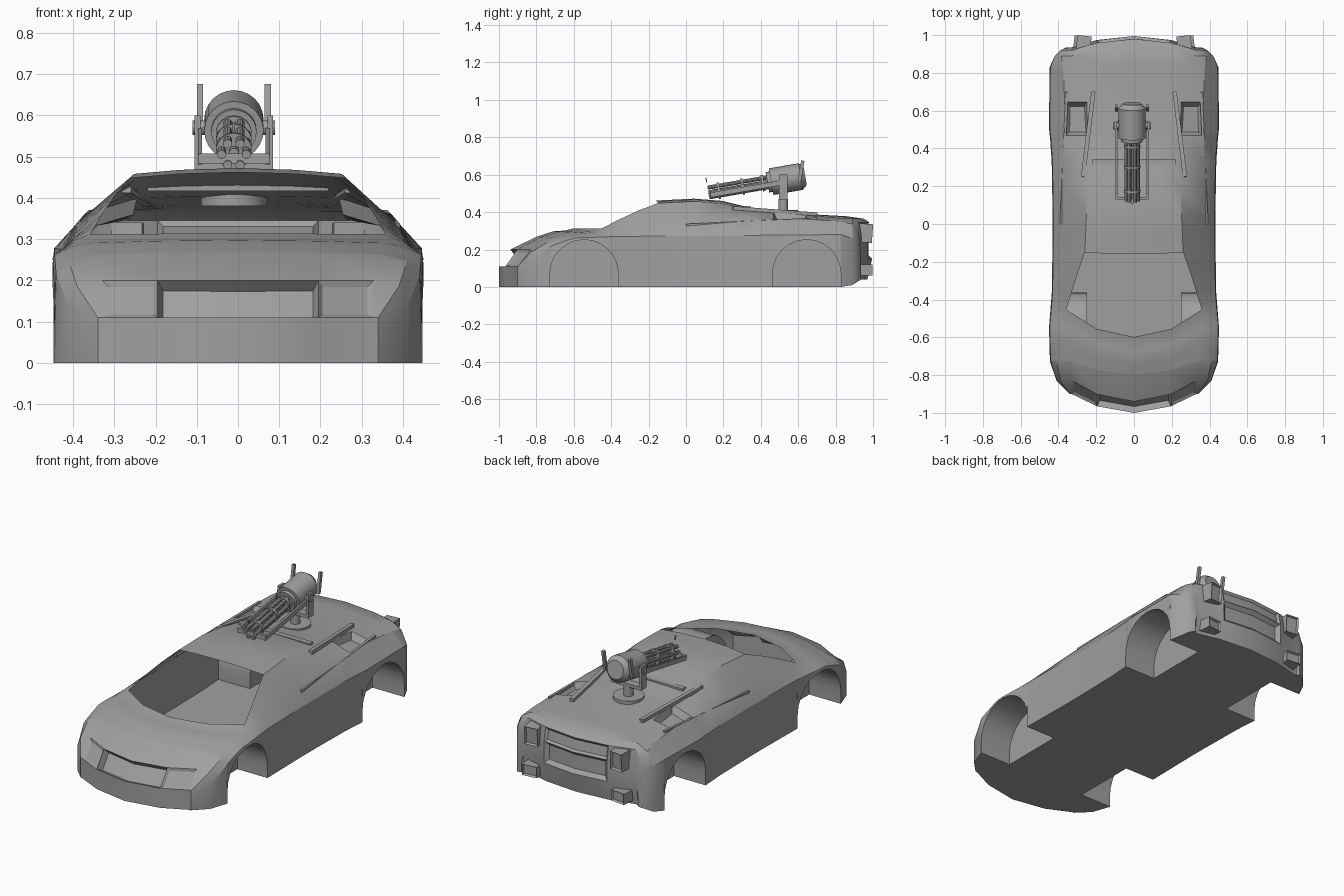
import bpy, bmesh, math
from mathutils import Vector

if "Cube" in bpy.data.objects:
    bpy.data.objects.remove(bpy.data.objects["Cube"], do_unlink=True)

GREY = (0.35, 0.35, 0.35, 1)
paint = bpy.data.materials.new("plain_grey")
paint.use_nodes = True
paint.diffuse_color = GREY
paint.node_tree.nodes["Principled BSDF"].inputs["Base Color"].default_value = GREY


def finish(name, bm, angle=30):
    mesh = bpy.data.meshes.new(name)
    bm.to_mesh(mesh)
    bm.free()
    obj = bpy.data.objects.new(name, mesh)
    bpy.context.collection.objects.link(obj)
    mesh.materials.append(paint)
    bpy.ops.object.select_all(action="DESELECT")
    obj.select_set(True)
    bpy.context.view_layer.objects.active = obj
    bpy.ops.object.shade_smooth_by_angle(angle=math.radians(angle))
    return obj


def along(a, b, axis):
    a, b = Vector(a), Vector(b)
    turn = (b - a).to_track_quat(axis, "Z" if axis == "Y" else "Y")
    return (a + b) / 2, turn, (b - a).length


def rod(name, a, b, radius, sides=12, end_radius=None):
    mid, turn, length = along(a, b, "Z")
    bm = bmesh.new()
    bmesh.ops.create_cone(bm, cap_ends=True, segments=sides, radius1=radius,
                          radius2=end_radius or radius, depth=length)
    bmesh.ops.rotate(bm, verts=bm.verts, matrix=turn.to_matrix())
    bmesh.ops.translate(bm, verts=bm.verts, vec=mid)
    return finish(name, bm)


def beam(name, a, b, width, height, recess=0):
    mid, turn, length = along(a, b, "Y")
    bm = bmesh.new()
    bmesh.ops.create_cube(bm, size=1)
    bmesh.ops.scale(bm, verts=bm.verts, vec=(width, length, height))
    if recess:
        bm.faces.ensure_lookup_table()
        end = [f for f in bm.faces if f.normal.y > 0.9]
        bmesh.ops.inset_region(bm, faces=end, thickness=0.008, depth=-recess)
    bmesh.ops.rotate(bm, verts=bm.verts, matrix=turn.to_matrix())
    bmesh.ops.translate(bm, verts=bm.verts, vec=mid)
    return finish(name, bm)


# Body lines: value of each line at positions along the car
LINES = {
    "width": [(-.73, .445), (-.55, .45), (-.36, .435), (0, .43), (.4, .437), (.5, .45), (.83, .447)],
    "shoulder_z": [(-.73, .215), (-.6, .262), (-.36, .27), (.83, .28)],
    "belt_x": [(-.73, .41), (-.475, .4), (0, .39), (.6, .365), (.83, .375)],
    "belt_z": [(-.73, .245), (-.6, .28), (-.475, .295), (0, .33), (.3, .355), (.6, .365), (.83, .35)],
    "roof_x": [(-.73, .34), (-.475, .365), (-.36, .33), (-.25, .295), (-.15, .26), (.33, .24), (.65, .25), (.83, .3)],
    "roof_z": [(-.73, .262), (-.6, .29), (-.475, .3), (-.36, .36), (-.25, .41), (-.15, .448), (.05, .458),
               (.2, .445), (.33, .42), (.46, .4), (.65, .383), (.83, .367)],
    "centre_z": [(-.73, .268), (-.6, .297), (-.475, .303), (-.15, .462), (.05, .472), (.2, .46),
                 (.33, .428), (.46, .405), (.65, .39), (.83, .378)],
    "bow": [(-.73, .07), (-.475, .155), (-.15, .01), (.7, 0), (.83, -.03)],
}


def line(name, y):
    keys = LINES[name]
    for (y0, v0), (y1, v1) in zip(keys, keys[1:]):
        if y <= y1:
            t = max(0, (y - y0) / (y1 - y0))
            return v0 + (v1 - v0) * t
    return keys[-1][1]


def station(y, bow, half):
    """One row of points from the left sill over the top to the right sill."""
    edge = half[3][0]
    pts = [(x, y - bow * (1 - min(1, x / edge) ** 2), z) for x, z in half]
    return pts + [(-x, yy, z) for x, yy, z in reversed(pts[:-1])]


def middle(y, sill):
    zr, zc, xr = line("roof_z", y), line("centre_z", y), line("roof_x", y)
    half = [(line("width", y), sill), (line("width", y) - .004, line("shoulder_z", y)),
            (line("belt_x", y), line("belt_z", y)), (xr, zr),
            (xr * .55, zr + (zc - zr) * .7), (0, zc)]
    return station(y, line("bow", y), half)


def end(y, bow, z, sides, inner=.195):
    return station(y, bow, sides + [(.33, z), (inner, z), (0, z)])


# Wheel arch outlines
RADIUS, WELL_X = .183, .25
arches = {}
for place, yc in (("front", -.545), ("rear", .645)):
    arc = [(yc - RADIUS * math.cos(math.pi * k / 12), .07 + RADIUS * math.sin(math.pi * k / 12)) for k in range(13)]
    arches[place] = [(arc[0][0], 0)] + arc + [(arc[-1][0], 0)]

# All rows from nose to tail
rows = [end(-.9, .1, 0, [(.34, 0)] * 3),
        end(-.9, .1, .11, [(.34, 0), (.34, .06), (.34, .11)]),
        end(-.83, .11, .2, [(.41, 0), (.41, .13), (.39, .185)])]
rows += [middle(y, z) for y, z in arches["front"]]
rows += [middle(y, 0) for y in (-.25, -.15, -.05, .05, .2, .33)]
rows += [middle(y, z) for y, z in arches["rear"]]
rows += [end(.89, -.06, .365, [(.42, .01), (.42, .26), (.385, .335)]),
         end(.92, -.06, .345, [(.39, .03), (.39, .24), (.37, .3)]),
         end(.93, -.065, .27, [(.37, .035), (.37, .2), (.36, .25)]),
         end(.935, -.06, .15, [(.36, .04), (.36, .1), (.35, .14)]),
         end(.92, -.05, .04, [(.35, .04)] * 3)]

# Body shell
bm = bmesh.new()
cache = {}


def vert(p):
    key = tuple(round(c, 4) for c in p)
    if key not in cache:
        cache[key] = bm.verts.new(p)
    return cache[key]


def face(points):
    verts = list(dict.fromkeys(vert(p) for p in points))
    if len(verts) < 3:
        return None
    f = bm.faces.new(verts)
    if f.calc_area() < 1e-6:
        bm.faces.remove(f)
        return None
    return f


groups = {"headlight": [], "grille": [], "plate": [], "slot": [], "intake": []}
for i, (r0, r1) in enumerate(zip(rows, rows[1:])):
    y_mid = (r0[0][1] + r1[0][1]) / 2
    for j in range(10):
        strip = min(j, 9 - j)
        if strip > 2 and -.475 < y_mid < -.15:
            continue  # open windscreen
        f = face([r0[j], r0[j + 1], r1[j + 1], r1[j]])
        tail = len(rows) - i
        if f and i == 1 and strip > 2:
            groups["headlight" if strip == 3 else "grille"].append(f)
        elif f and strip == 4 and tail in (4, 3):
            groups["plate" if tail == 4 else "slot"].append(f)
        elif f and strip == 2 and .47 < y_mid < .64:
            groups["intake"].append(f)

# Wheel wells
for s in (1, -1):
    for arc in arches.values():
        outer = [(s * line("width", y), y, z) for y, z in arc]
        inner = [(s * WELL_X, y, z) for y, z in arc]
        for k in range(len(arc) - 1):
            face([outer[k], outer[k + 1], inner[k + 1], inner[k]])
        face(inner)

# Floor pan, notched around the wells
half = list(reversed(rows[0][:6])) + [r[0] for r in rows[1:3]]
for place, arc in arches.items():
    a, b = arc[0][0], arc[-1][0]
    half += [(line("width", a), a, 0), (WELL_X, a, 0), (WELL_X, b, 0), (line("width", b), b, 0)]
    if place == "front":
        half += [(line("width", y), y, 0) for y in (-.25, -.15, -.05, .05, .2, .33)]
half += [r[0] for r in rows[-5:-1]] + rows[-1][:6]
face(half + [(-x, y, z) for x, y, z in reversed(half)])

bmesh.ops.recalc_face_normals(bm, faces=bm.faces)
bm.normal_update()
if groups["grille"][0].normal.y > 0:
    bmesh.ops.reverse_faces(bm, faces=bm.faces)
    bm.normal_update()
for name, rim, depth in (("headlight", .014, .008), ("grille", .008, .035), ("plate", .012, .012),
                         ("slot", .02, .02), ("intake", .02, .035)):
    bmesh.ops.inset_region(bm, faces=groups[name], thickness=rim, depth=-depth, use_even_offset=True)
finish("car_body", bm, 28)

# Rear lights, roof sails and belt blades
for s, side in ((1, "left"), (-1, "right")):
    beam(side + "_tail_light", (s * .27, .92, .29), (s * .262, .993, .285), .075, .1, .012)
    beam(side + "_bumper_light", (s * .28, .92, .09), (s * .272, .993, .09), .085, .06, .012)
    beam(side + "_roof_sail", (s * .27, .25, .422), (s * .215, .7, .388), .022, .02)
    beam(side + "_belt_blade", (s * .386, 0, .328), (s * .355, .7, .362), .014, .018)
beam("roof_rear_bar", (-.22, .33, .424), (.22, .33, .424), .03, .016)

# Gun mount
X = -.01
rod("mount_disc", (X, .52, .38), (X, .52, .412), .08, 24)
rod("mount_post", (X, .52, .4), (X, .52, .47), .025, 16)
beam("yoke_base", (X - .09, .52, .475), (X + .09, .52, .475), .045, .018)
for s, side in ((1, "left"), (-1, "right")):
    x = X + s * .088
    beam(side + "_yoke_arm", (x, .52, .468), (x, .52, .6), .014, .045)
    rod(side + "_pivot", (X + s * .06, .52, .57), (X + s * .1, .52, .57), .018)


# Rotary gun along a tilted axis
def axis(s, dx=0, dz=0):
    return (X + dx, .12 + .985 * s - .17 * dz, .505 + .17 * s + .985 * dz)


rod("gun_drum", axis(.34), axis(.5), .072, 24)
rod("drum_cap", axis(.5), axis(.525), .072, 24, .05)
rod("drum_collar", axis(.32), axis(.345), .055, 24)
rod("gun_shaft", axis(.02), axis(.34), .012)
for k in range(6):
    a = math.tau * k / 6
    dx, dz = .03 * math.cos(a), .03 * math.sin(a)
    rod(f"barrel_{k + 1}", axis(0, dx, dz), axis(.33, dx, dz), .011, 10)
for k, s in enumerate((.05, .18, .29)):
    rod(f"barrel_ring_{k + 1}", axis(s), axis(s + .012), .044, 18)
for s, side in ((1, "left"), (-1, "right")):
    dx = s * .082
    beam(side + "_gun_rail", axis(.01, dx, -.015), axis(.42, dx, -.015), .01, .026)
    beam(side + "_handle", (X + dx, .605, .56), (X + dx, .625, .675), .015, .018)
beam("rail_cross_front", axis(.015, -.085, -.012), axis(.015, .085, -.012), .014, .024)
beam("front_sight", axis(0, 0, .055), axis(0, 0, .08), .006, .006)
